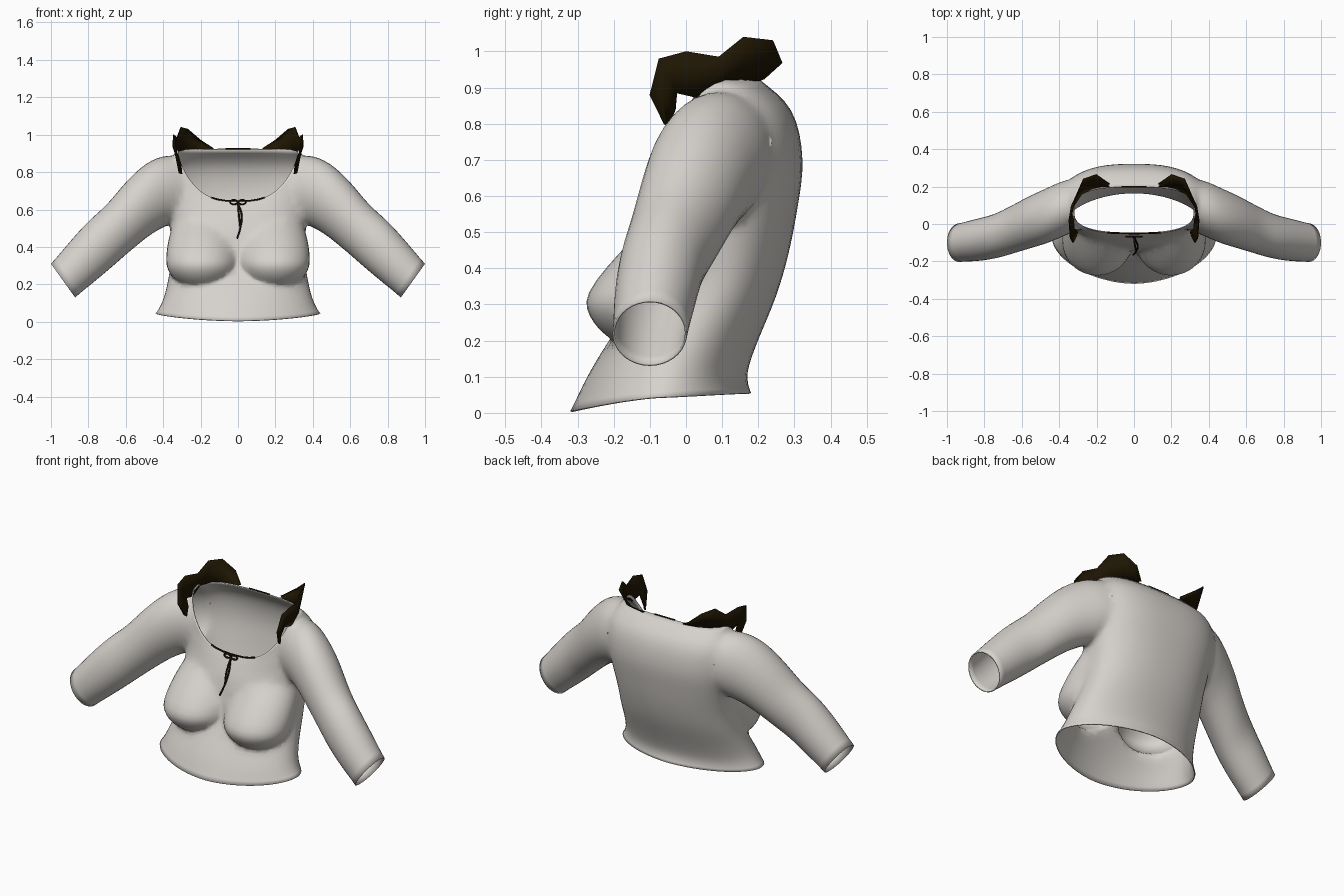
import bpy, bmesh, math
from mathutils import Vector

cube = bpy.data.objects.get("Cube")
if cube:
    bpy.data.objects.remove(cube, do_unlink=True)


def material(name, rgb):
    m = bpy.data.materials.new(name)
    m.use_nodes = True
    m.diffuse_color = (*rgb, 1)
    m.node_tree.nodes["Principled BSDF"].inputs["Base Color"].default_value = (*rgb, 1)
    return m


cloth = material("pale cloth", (0.67, 0.64, 0.605))
brown = material("dark brown trim", (0.0135, 0.008, 0.001))


def spline(rows, steps):
    """Smoothly interpolate a list of tuples."""
    pts = [Vector(r) for r in rows]
    out = []
    for i in range(len(pts) - 1):
        b, c = pts[i], pts[i + 1]
        a = pts[i - 1] if i else b * 2 - c
        d = pts[i + 2] if i + 2 < len(pts) else c * 2 - b
        for k in range(steps):
            t = k / steps
            out.append(0.5 * (b * 2 + (c - a) * t + (a * 2 - b * 5 + c * 4 - d) * t * t
                              + (b * 3 - a - c * 3 + d) * t ** 3))
    return out + [pts[-1]]


def add_object(name, bm, mats):
    me = bpy.data.meshes.new(name)
    bm.to_mesh(me)
    bm.free()
    for m in mats:
        me.materials.append(m)
    ob = bpy.data.objects.new(name, me)
    bpy.context.collection.objects.link(ob)
    return ob


def loft(name, rings):
    """Closed tube; its end caps use the second slot."""
    bm = bmesh.new()
    loops = [[bm.verts.new(p) for p in r] for r in rings]
    n = len(loops[0])
    for a, b in zip(loops, loops[1:]):
        for i in range(n):
            j = (i + 1) % n
            bm.faces.new((a[i], a[j], b[j], b[i]))
    for lp in (loops[0], loops[-1]):
        mid = bm.verts.new(sum((v.co for v in lp), Vector()) / n)
        for i in range(n):
            bm.faces.new((lp[i], lp[(i + 1) % n], mid)).material_index = 1
    bmesh.ops.recalc_face_normals(bm, faces=bm.faces)
    return add_object(name, bm, (cloth, brown))


def power(v, p):
    return math.copysign(abs(v) ** p, v)


def torso_ring(row, n=60):
    hx, front, back, z_front, z_side, z_back, p = row
    ring = []
    for i in range(n):
        a = math.tau * i / n
        s, c = math.sin(a), math.cos(a)
        z_end = z_front if s < 0 else z_back
        ring.append(Vector((hx * power(c, p),
                            (front + back) / 2 + (back - front) / 2 * power(s, p),
                            z_side + (z_end - z_side) * abs(s) ** 1.5)))
    return ring


# Torso: half width, front y, back y, z at front, side and back, roundness
torso_rows = [
    (0.44, -0.32, 0.18, 0.005, 0.045, 0.055, 1.1),
    (0.405, -0.275, 0.17, 0.10, 0.11, 0.11, 1),
    (0.38, -0.215, 0.20, 0.20, 0.20, 0.20, 0.95),
    (0.362, -0.15, 0.25, 0.30, 0.31, 0.32, 0.92),
    (0.357, -0.135, 0.285, 0.41, 0.42, 0.44, 0.87),
    (0.37, -0.115, 0.31, 0.51, 0.54, 0.57, 0.83),
    (0.385, -0.085, 0.325, 0.58, 0.67, 0.70, 0.8),
    (0.38, -0.065, 0.295, 0.62, 0.82, 0.84, 0.75),
    (0.325, -0.05, 0.20, 0.645, 0.92, 0.925, 0.7),
]
blouse = loft("blouse", [torso_ring(r) for r in spline(torso_rows, 4)])
neckline = torso_ring(torso_rows[-1])

# Sleeves: top x, z, bottom x, z, centre y, half depth
sleeve_rows = [
    (0.27, 0.87, 0.27, 0.55, 0.11, 0.13),
    (0.38, 0.892, 0.36, 0.52, 0.085, 0.15),
    (0.49, 0.85, 0.44, 0.48, 0.045, 0.15),
    (0.60, 0.75, 0.51, 0.43, 0.01, 0.142),
    (0.70, 0.63, 0.60, 0.355, -0.03, 0.13),
    (0.80, 0.54, 0.68, 0.285, -0.065, 0.12),
    (0.90, 0.43, 0.77, 0.21, -0.085, 0.115),
    (1.00, 0.31, 0.87, 0.13, -0.10, 0.103),
]


def sleeve(side, n=36):
    rings = []
    for xt, zt, xb, zb, yc, hy in spline(sleeve_rows, 4):
        ring = []
        for i in range(n):
            a = math.tau * i / n
            k = math.cos(a) / 2
            ring.append((side * ((xt + xb) / 2 + (xt - xb) * k),
                         yc + hy * math.sin(a), (zt + zb) / 2 + (zt - zb) * k))
        rings.append(ring)
    return loft("sleeve", rings)


def bust(side):
    """Drooping ellipsoid, fuller below and leaning back above."""
    bm = bmesh.new()
    bmesh.ops.create_uvsphere(bm, u_segments=36, v_segments=24, radius=1)
    for v in bm.verts:
        x, y, z = v.co
        dz = z * (0.31 if z > 0 else 0.15)
        v.co = (side * 0.197 + 0.192 * x, -0.10 + 0.185 * y + 0.7 * max(dz, 0), 0.325 + dz)
    return add_object("bust", bm, (cloth, brown))


# Fuse the solids into one garment
helpers = [make(side) for make in (sleeve, bust) for side in (1, -1)]
for h in helpers:
    h.hide_render = True
    mod = blouse.modifiers.new("union", 'BOOLEAN')
    mod.operation, mod.solver, mod.object = 'UNION', 'EXACT', h
deps = bpy.context.evaluated_depsgraph_get()
fused = bpy.data.meshes.new_from_object(blouse.evaluated_get(deps))
blouse.modifiers.clear()
blouse.data = fused
for h in helpers:
    bpy.data.objects.remove(h, do_unlink=True)

# Open the neck, hem and cuffs, then soften the seams
bm = bmesh.new()
bm.from_mesh(fused)
bmesh.ops.delete(bm, geom=[f for f in bm.faces if f.material_index == 1], context='FACES')
bmesh.ops.remove_doubles(bm, verts=bm.verts, dist=0.004)
inner = [v for v in bm.verts if not v.is_boundary]
for _ in range(5):
    bmesh.ops.smooth_vert(bm, verts=inner, factor=0.5,
                          use_axis_x=True, use_axis_y=True, use_axis_z=True)
for f in bm.faces:
    f.smooth = True
bm.to_mesh(fused)
bm.free()
fused.materials.clear()
fused.materials.append(cloth)
mod = blouse.modifiers.new("thickness", 'SOLIDIFY')
mod.thickness, mod.offset = 0.006, -1

# Collar flaps standing on each side of the neck: lower and upper edge
collar_low = [(0.30, -0.05, 0.79), (0.305, -0.03, 0.84), (0.32, -0.025, 0.885),
              (0.325, 0.04, 0.87), (0.32, 0.10, 0.91), (0.28, 0.16, 0.92),
              (0.22, 0.19, 0.92), (0.17, 0.20, 0.92), (0.13, 0.20, 0.92)]
collar_high = [(0.305, -0.06, 0.80), (0.325, -0.10, 0.88), (0.34, -0.075, 0.98),
               (0.345, 0.0, 1.0), (0.325, 0.09, 0.985), (0.305, 0.16, 1.04),
               (0.27, 0.24, 1.03), (0.20, 0.265, 0.97), (0.13, 0.215, 0.925)]
for side, label in ((1, "left"), (-1, "right")):
    bm = bmesh.new()
    rows = []
    for lo, hi in zip(collar_low, collar_high):
        lo, hi = Vector(lo), Vector(hi)
        bulge = (lo + hi) / 2 + Vector((0.012, 0, 0))
        rows.append([bm.verts.new((side * p.x, p.y, p.z)) for p in (lo, bulge, hi)])
    for a, b in zip(rows, rows[1:]):
        for i in range(2):
            bm.faces.new((a[i], b[i], b[i + 1], a[i + 1]))
    bmesh.ops.recalc_face_normals(bm, faces=bm.faces)
    for f in bm.faces:
        f.smooth = True
    collar = add_object(label + "_collar", bm, (brown,))
    mod = collar.modifiers.new("thickness", 'SOLIDIFY')
    mod.thickness, mod.offset = 0.006, 0


def cord(name, points, radius, closed=False):
    cu = bpy.data.curves.new(name, 'CURVE')
    cu.dimensions = '3D'
    cu.bevel_depth, cu.bevel_resolution, cu.use_fill_caps = radius, 1, True
    sp = cu.splines.new('POLY')
    sp.points.add(len(points) - 1)
    for p, co in zip(sp.points, points):
        p.co = (*co, 1)
    sp.use_cyclic_u = closed
    cu.materials.append(brown)
    ob = bpy.data.objects.new(name, cu)
    bpy.context.collection.objects.link(ob)


# Drawstring showing at the front and back of the neckline, with bow and tails
cord("drawstring", [p for p in neckline if p.y < 0 and abs(p.x) < 0.17], 0.005)
cord("back_drawstring", [p for p in neckline if p.y > 0.1 and abs(p.x) < 0.1], 0.004)
for side, label in ((1, "left"), (-1, "right")):
    loop = [(side * (0.022 + 0.02 * math.cos(a)), -0.068, 0.64 + 0.012 * math.sin(a))
            for a in (math.tau * i / 12 for i in range(12))]
    cord(label + "_bow_loop", loop, 0.005, True)
cord("long_tail", spline([(0, -0.068, 0.635), (0.02, -0.115, 0.57),
                          (0.012, -0.145, 0.5), (-0.005, -0.165, 0.445)], 4), 0.005)
cord("short_tail", spline([(0, -0.068, 0.635), (0.005, -0.115, 0.57),
                           (0.012, -0.14, 0.51)], 4), 0.005)
